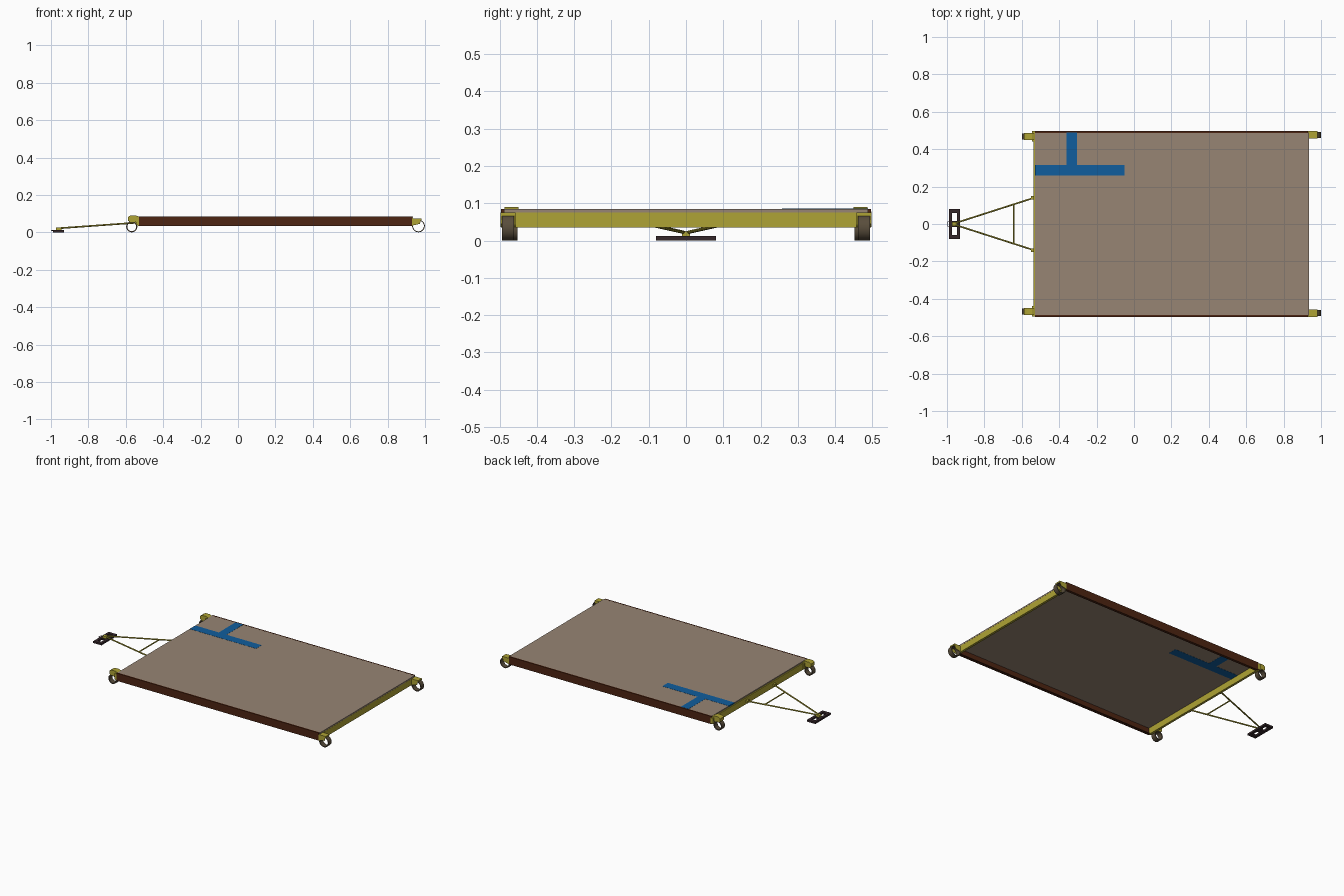
import bpy, bmesh, math
from mathutils import Vector

if "Cube" in bpy.data.objects:
    bpy.data.objects.remove(bpy.data.objects["Cube"])


def mat(name, r, g, b):
    m = bpy.data.materials.new(name)
    m.diffuse_color = (r, g, b, 1)
    m.use_nodes = True
    m.node_tree.nodes["Principled BSDF"].inputs["Base Color"].default_value = m.diffuse_color
    return m


TAN = mat("deck tan", 0.31, 0.235, 0.175)
BLUE = mat("marking blue", 0.005, 0.11, 0.34)
YELLOW = mat("frame yellow", 0.43, 0.37, 0.035)
BROWN = mat("rail brown", 0.075, 0.018, 0.006)
DARK = mat("foot dark", 0.035, 0.02, 0.023)
TYRE = mat("wheel grey brown", 0.10, 0.075, 0.045)


def finish(name, bm, m):
    bmesh.ops.recalc_face_normals(bm, faces=bm.faces)
    me = bpy.data.meshes.new(name)
    bm.to_mesh(me)
    bm.free()
    me.materials.append(m)
    o = bpy.data.objects.new(name, me)
    bpy.context.collection.objects.link(o)
    return o


def box(name, x0, x1, y0, y1, z0, z1, m):
    bm = bmesh.new()
    bmesh.ops.create_cube(bm, size=1)
    for v in bm.verts:
        v.co = ((x0 + x1) / 2 + v.co.x * (x1 - x0), (y0 + y1) / 2 + v.co.y * (y1 - y0),
                (z0 + z1) / 2 + v.co.z * (z1 - z0))
    return finish(name, bm, m)


def prism_y(name, pts, y0, y1, m):
    """Extrude an x-z outline along y."""
    bm = bmesh.new()
    f = bm.faces.new([bm.verts.new((x, y0, z)) for x, z in pts])
    ext = bmesh.ops.extrude_face_region(bm, geom=[f])["geom"]
    vs = [g for g in ext if isinstance(g, bmesh.types.BMVert)]
    bmesh.ops.translate(bm, verts=vs, vec=(0, y1 - y0, 0))
    return finish(name, bm, m)


def rod(name, a, b, r, m, n=8):
    a, b = Vector(a), Vector(b)
    bm = bmesh.new()
    bmesh.ops.create_cone(bm, cap_ends=True, segments=n, radius1=r, radius2=r, depth=(b - a).length)
    q = (b - a).to_track_quat('Z', 'Y')
    for v in bm.verts:
        v.co = q @ v.co + (a + b) / 2
    return finish(name, bm, m)


def ring(name, cx, cz, y0, y1, ro, ri, m, n=24):
    """Open wheel rim with its axis along y."""
    bm = bmesh.new()
    rows = []
    for i in range(n):
        a = 2 * math.pi * i / n
        rows.append([bm.verts.new((cx + r * math.cos(a), y, cz + r * math.sin(a)))
                     for r, y in ((ro, y0), (ro, y1), (ri, y1), (ri, y0))])
    for i in range(n):
        p, q = rows[i], rows[(i + 1) % n]
        for k in range(4):
            bm.faces.new((p[k], p[(k + 1) % 4], q[(k + 1) % 4], q[k]))
    o = finish(name, bm, m)
    bpy.ops.object.select_all(action='DESELECT')
    o.select_set(True)
    bpy.context.view_layer.objects.active = o
    bpy.ops.object.shade_smooth_by_angle()


# Deck with the painted markings, visible above and below
box("deck", -0.53, 0.935, -0.488, 0.488, 0.076, 0.085, TAN)
box("marking_long", -0.53, -0.05, 0.258, 0.316, 0.0752, 0.0858, BLUE)
box("marking_short", -0.36, -0.305, 0.316, 0.488, 0.0752, 0.0858, BLUE)

# Side rails and end beams
for s, side in ((-1, "front"), (1, "back")):
    ys = sorted((s * 0.487, s * 0.496))
    box(side + "_rail", -0.53, 0.93, ys[0], ys[1], 0.035, 0.0852, BROWN)
    ys = sorted((s * 0.478, s * 0.488))
    box(side + "_rail_lip", -0.53, 0.93, ys[0], ys[1], 0.036, 0.04, BROWN)
box("left_beam", -0.537, -0.522, -0.49, 0.49, 0.035, 0.077, YELLOW)
box("right_beam", 0.92, 0.935, -0.49, 0.49, 0.035, 0.0755, YELLOW)

# Corner brackets and wheels
for s, side in ((-1, "front"), (1, "back")):
    # right corner: tapered cheeks with a top plate holding a fixed wheel
    yc = s * 0.477
    for t in (-1, 1):
        y = yc + t * 0.0185
        prism_y(side + "_right_cheek", [(0.93, 0.073), (0.98, 0.073), (0.972, 0.045), (0.93, 0.036)],
                y - 0.0015, y + 0.0015, YELLOW)
    box(side + "_right_bracket_top", 0.93, 0.98, yc - 0.02, yc + 0.02, 0.066, 0.075, YELLOW)
    ring(side + "_right_wheel", 0.965, 0.034, yc - 0.016, yc + 0.016, 0.034, 0.029, TYRE)
    # left corner: swivelling castor under a rounded bracket
    yc = s * 0.468
    prism_y(side + "_left_bracket", [(-0.53, 0.06), (-0.53, 0.084), (-0.545, 0.09), (-0.575, 0.09),
            (-0.588, 0.082), (-0.588, 0.062), (-0.575, 0.056), (-0.545, 0.056)],
            yc - 0.019, yc + 0.019, YELLOW)
    box(side + "_left_mount", -0.545, -0.525, yc - 0.026, yc + 0.03, 0.04, 0.078, YELLOW)
    ring(side + "_left_wheel", -0.568, 0.03, yc - 0.016, yc + 0.016, 0.03, 0.0235, TYRE)

# A-shaped towbar
for s in (-1, 1):
    rod("towbar_leg", (-0.535, s * 0.14, 0.052), (-0.955, s * 0.005, 0.022), 0.0045, YELLOW)
    box("towbar_lug", -0.55, -0.532, s * 0.14 - 0.01, s * 0.14 + 0.01, 0.044, 0.06, YELLOW)
rod("towbar_cross", (-0.642, -0.105, 0.044), (-0.642, 0.105, 0.044), 0.004, YELLOW)
box("towbar_head", -0.972, -0.945, -0.011, 0.011, 0.01, 0.025, YELLOW)

# Ladder-shaped foot plate with two openings
for x0, x1 in ((-0.99, -0.973), (-0.947, -0.93)):
    box("foot_side", x0, x1, -0.08, 0.08, 0, 0.012, DARK)
for y0, y1 in ((-0.08, -0.058), (-0.015, 0.015), (0.058, 0.08)):
    box("foot_bar", -0.974, -0.946, y0, y1, 0, 0.0118, DARK)

# Small tow loop at the tip
for y in (-0.012, 0.012):
    rod("tow_loop_side", (-0.985, y, 0.01), (-0.998, y, 0.01), 0.0018, DARK, 6)
rod("tow_loop_end", (-0.998, -0.012, 0.01), (-0.998, 0.012, 0.01), 0.0018, DARK, 6)
